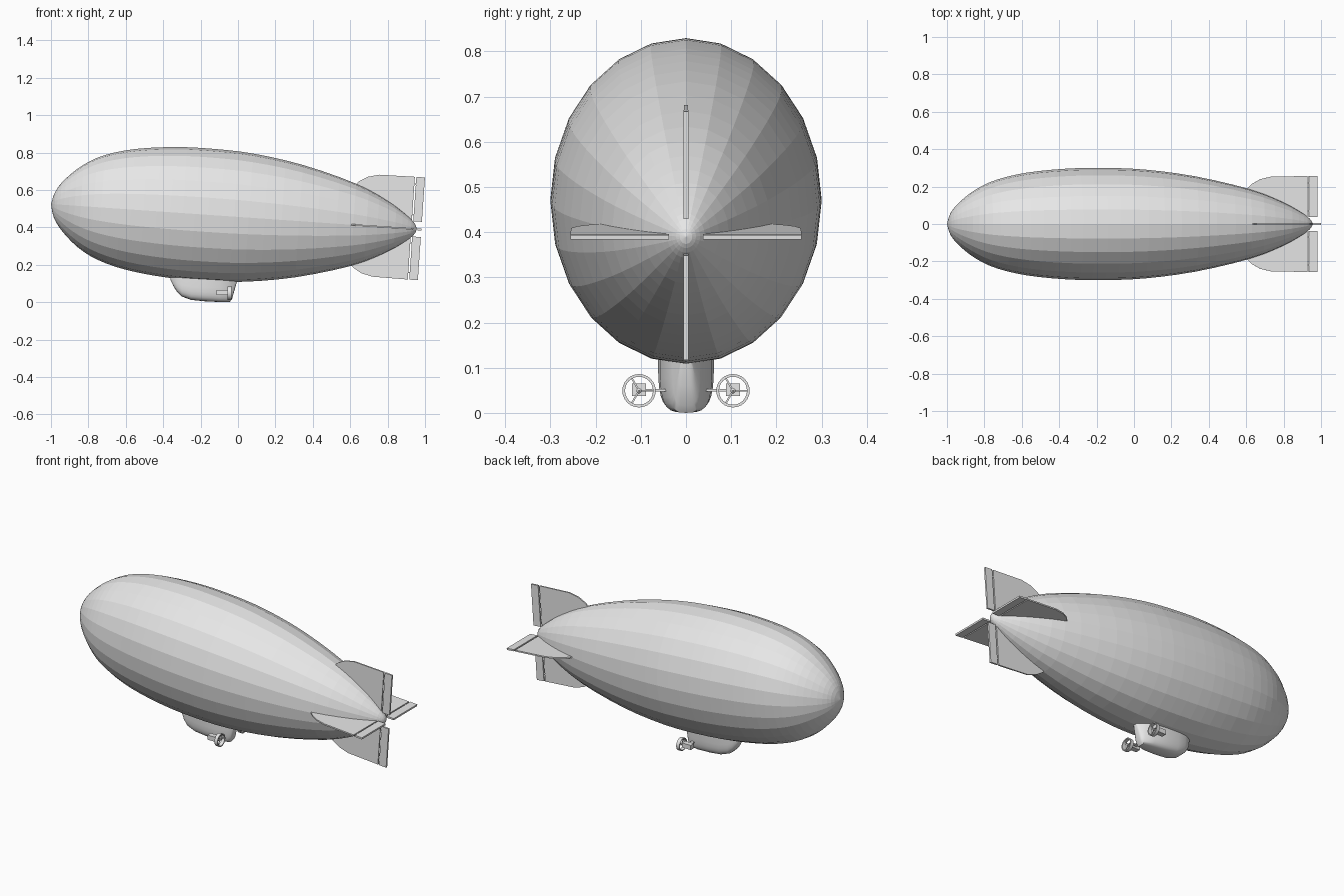
import bpy, bmesh, math
from mathutils import Matrix, Vector

if "Cube" in bpy.data.objects:
    bpy.data.objects.remove(bpy.data.objects["Cube"])

grey = bpy.data.materials.new("light_grey")
grey.use_nodes = True
grey.diffuse_color = (0.8, 0.8, 0.8, 1)
grey.node_tree.nodes["Principled BSDF"].inputs["Base Color"].default_value = (0.8, 0.8, 0.8, 1)

# The hull axis runs from nose to tail and dips towards the tail
AXIS = Matrix.Translation((-1, 0, 0.525)) @ Matrix.Rotation(math.radians(3.95), 4, 'Y')


def finish(bm, name, matrix=Matrix(), smooth=None):
    bmesh.ops.remove_doubles(bm, verts=bm.verts, dist=1e-5)
    bmesh.ops.recalc_face_normals(bm, faces=bm.faces)
    bm.transform(matrix)
    mesh = bpy.data.meshes.new(name)
    bm.to_mesh(mesh)
    bm.free()
    mesh.materials.append(grey)
    obj = bpy.data.objects.new(name, mesh)
    bpy.context.collection.objects.link(obj)
    if smooth:
        bpy.ops.object.select_all(action='DESELECT')
        obj.select_set(True)
        bpy.context.view_layer.objects.active = obj
        bpy.ops.object.shade_smooth_by_angle(angle=math.radians(smooth))
    return obj


def lathe(bm, profile, sides, closed=False):
    """Spin (x, radius) points about the x axis."""
    rings = [[bm.verts.new((x, r * math.sin(a), r * math.cos(a)))
              for a in (math.tau * i / sides for i in range(sides))]
             for x, r in profile]
    pairs = list(zip(rings, rings[1:]))
    if closed:
        pairs.append((rings[-1], rings[0]))
    for a, b in pairs:
        for i in range(sides):
            j = (i + 1) % sides
            bm.faces.new((a[i], a[j], b[j], b[i]))
    bmesh.ops.remove_doubles(bm, verts=bm.verts, dist=1e-5)


def plate(bm, outline, thickness):
    """Extrude an outline in the xz plane, centred on y = 0."""
    face = bm.faces.new([bm.verts.new((x, -thickness / 2, z)) for x, z in outline])
    new = bmesh.ops.extrude_face_region(bm, geom=[face])["geom"]
    bmesh.ops.translate(bm, vec=(0, thickness, 0),
                        verts=[v for v in new if isinstance(v, bmesh.types.BMVert)])


def box(bm, centre, size, turn=Matrix()):
    bmesh.ops.create_cube(bm, size=1, matrix=Matrix.Translation(centre) @ turn
                          @ Matrix.Diagonal((*size, 1)))


def spline(points, steps):
    """Smooth path through points."""
    pts = [Vector(p) for p in points]
    ext = [pts[0] * 2 - pts[1]] + pts + [pts[-1] * 2 - pts[-2]]
    out = []
    for a, b, c, d in zip(ext, ext[1:], ext[2:], ext[3:]):
        for k in range(steps):
            t = k / steps
            out.append(0.5 * (2 * b + (c - a) * t + (2 * a - 5 * b + 4 * c - d) * t ** 2
                              + (3 * b - a - 3 * c + d) * t ** 3))
    return out + [pts[-1]]


# Hull: faceted envelope, taller than wide
hull_profile = [(0, 0), (0.02, 0.06), (0.07, 0.12), (0.16, 0.188), (0.27, 0.238),
                (0.43, 0.275), (0.64, 0.296), (0.84, 0.3), (1.06, 0.291), (1.33, 0.255),
                (1.62, 0.187), (1.8, 0.117), (1.91, 0.055), (1.95, 0.022), (1.96, 0)]
bm = bmesh.new()
lathe(bm, [(x, max(r, 0)) for x, r in spline(hull_profile, 3)], 24)
finish(bm, "hull", AXIS @ Matrix.Diagonal((1, 1, 1.18, 1)))

# Tail: four fins, each with a hinged control surface
fin_outline = [(1.59, 0.15), (1.6, 0.18), (1.635, 0.215), (1.68, 0.24), (1.74, 0.254),
               (1.931, 0.256), (1.931, 0.04), (1.85, 0.04)]
flap_outline = [(1.939, 0.256), (1.985, 0.256), (1.985, 0.038), (1.939, 0.038)]
tail = [("top", "rudder", 0, 1.09), ("left", "elevator", 90, 1),
        ("bottom", "rudder", 180, 1.06), ("right", "elevator", 270, 1)]
for side, flap, angle, stretch in tail:
    place = AXIS @ Matrix.Rotation(math.radians(-angle), 4, 'X') @ Matrix.Diagonal((1, 1, stretch, 1))
    bm = bmesh.new()
    plate(bm, fin_outline, 0.008)
    finish(bm, side + "_fin", place)
    bm = bmesh.new()
    plate(bm, flap_outline, 0.01)
    for z in (0.07, 0.22):
        box(bm, (1.935, 0, z), (0.02, 0.004, 0.006))
    finish(bm, side + "_" + flap, place)

# Gondola: rounded nose, U-shaped section, wedge-shaped stern
stations = [(-0.36, 0.118, 0.012), (-0.345, 0.085, 0.03), (-0.325, 0.054, 0.043),
            (-0.3, 0.03, 0.053), (-0.25, 0.012, 0.06), (-0.18, 0.005, 0.062),
            (-0.1, 0.001, 0.058), (-0.045, 0, 0.038), (-0.032, 0.016, 0.03),
            (-0.02, 0.06, 0.022), (-0.004, 0.115, 0.012)]
TOP = 0.16
bm = bmesh.new()
previous = None
for x, bottom, width in stations:
    row = []
    for k in range(17):
        a = math.pi * k / 16
        c, s = math.cos(a), max(math.sin(a), 0)
        y = math.copysign(abs(c) ** 0.55, c) * width
        row.append(bm.verts.new((x, y, TOP - (TOP - bottom) * s ** 0.4)))
    if previous:
        for k in range(16):
            bm.faces.new((previous[k], previous[k + 1], row[k + 1], row[k]))
        bm.faces.new((previous[16], previous[0], row[0], row[16]))
    else:
        bm.faces.new(row)
    previous = row
bm.faces.new(previous)
finish(bm, "gondola", smooth=35)

# Engines: strut, nacelle, ducted propeller
for side, sign in (("left", 1), ("right", -1)):
    place = Matrix.Translation((0, sign * 0.104, 0.049))
    bm = bmesh.new()
    box(bm, (-0.085, 0, 0.002), (0.058, 0.03, 0.027))
    finish(bm, side + "_nacelle", place)

    bm = bmesh.new()
    box(bm, (-0.08, -sign * 0.035, 0.001), (0.02, 0.055, 0.005))
    finish(bm, side + "_strut", place)

    bm = bmesh.new()
    lathe(bm, [(-0.055, 0.031), (-0.055, 0.036), (-0.035, 0.037), (-0.035, 0.031)], 24, True)
    finish(bm, side + "_duct", place, 40)

    bm = bmesh.new()
    lathe(bm, [(-0.06, 0), (-0.06, 0.006), (-0.042, 0.006), (-0.036, 0)], 12)
    for k in range(3):
        turn = Matrix.Rotation(math.tau * k / 3 + math.radians(30), 4, 'X')
        box(bm, turn @ Vector((-0.045, 0, 0.017)), (0.004, 0.004, 0.03), turn)
    finish(bm, side + "_propeller", place)
